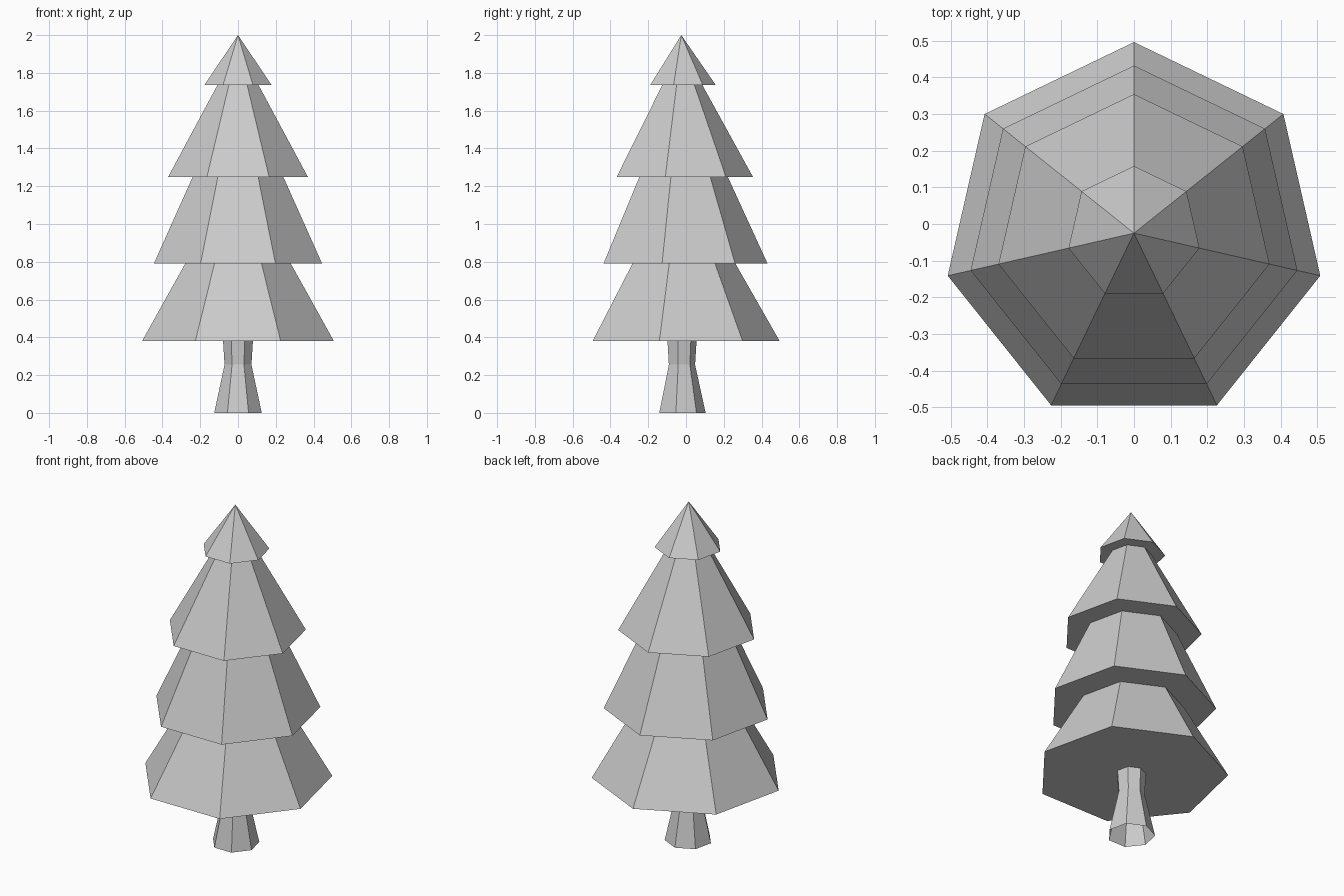
import bpy, bmesh
from math import sin, cos, pi

if "Cube" in bpy.data.objects:
    bpy.data.objects.remove(bpy.data.objects["Cube"])

SIDES = 7
CENTRE_Y = -0.025


def lathe(name, profile):
    """Seven-sided flat-shaded surface from (radius, z) pairs; radius 0 makes a tip."""
    bm = bmesh.new()
    rings = []
    for r, z in profile:
        count = SIDES if r > 0 else 1
        rings.append([bm.verts.new((r * cos(pi / 2 + 2 * pi * i / SIDES),
                                    r * sin(pi / 2 + 2 * pi * i / SIDES), z))
                      for i in range(count)])
    for low, high in zip(rings, rings[1:]):
        for i in range(SIDES):
            j = (i + 1) % SIDES
            if len(high) == 1:
                bm.faces.new((low[i], low[j], high[0]))
            else:
                bm.faces.new((low[i], low[j], high[j], high[i]))
    mesh = bpy.data.meshes.new(name)
    bm.to_mesh(mesh)
    bm.free()
    obj = bpy.data.objects.new(name, mesh)
    obj.location.y = CENTRE_Y
    bpy.context.collection.objects.link(obj)
    return obj


# Trunk: flared foot, narrow waist, open at the bottom
lathe("trunk", [(0.129, 0), (0.073, 0.255), (0.081, 0.38)])

# Foliage: stepped tiers with flat undersides, starting at the trunk
tiers = [(0.521, 0.38, 0.287, 0.79),
         (0.457, 0.79, 0.246, 1.25),
         (0.379, 1.25, 0.112, 1.735),
         (0.183, 1.735, 0, 2.0)]
profile = [(0.081, 0.38)]
for r_low, z_low, r_high, z_high in tiers:
    profile += [(r_low, z_low), (r_high, z_high)]
lathe("foliage", profile)
